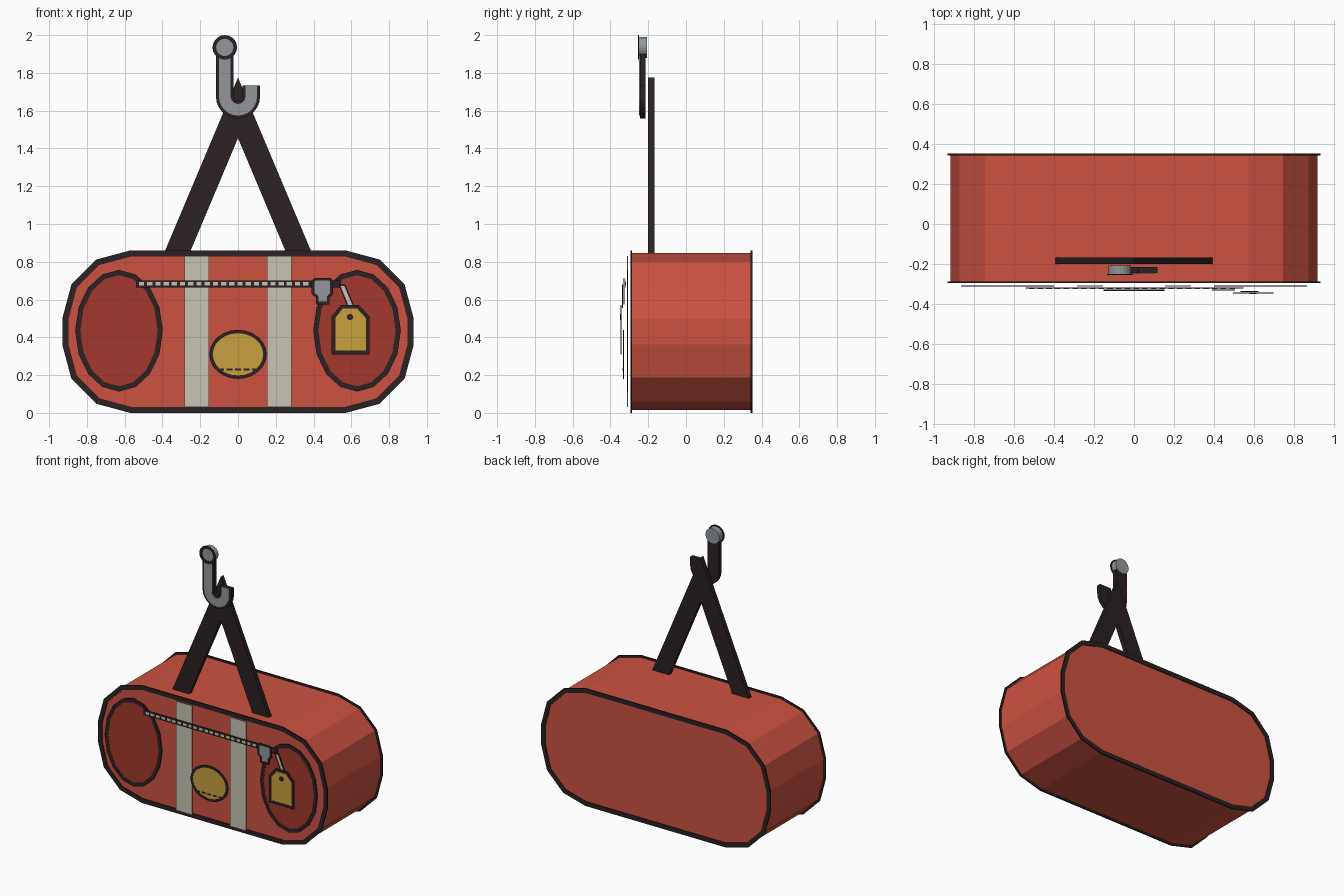
import bpy
import bmesh
from math import sin, cos, pi, radians
from mathutils import Vector

cube = bpy.data.objects.get("Cube")
if cube:
    bpy.data.objects.remove(cube, do_unlink=True)


def material(name, rgb):
    lin = [((c / 255 + 0.055) / 1.055) ** 2.4 for c in rgb]
    m = bpy.data.materials.new(name)
    m.use_nodes = True
    m.diffuse_color = (*lin, 1)
    m.node_tree.nodes["Principled BSDF"].inputs["Base Color"].default_value = (*lin, 1)
    return m


RED = material("bag red", (204, 82, 65))
DEEP = material("deep red", (162, 56, 45))
DARK = material("dark trim", (43, 33, 34))
GREY = material("steel grey", (146, 151, 156))
PALE = material("pale cloth", (200, 195, 180))
GOLD = material("gold", (200, 161, 62))


def finish(name, bm, mat):
    bmesh.ops.recalc_face_normals(bm, faces=bm.faces)
    me = bpy.data.meshes.new(name)
    bm.to_mesh(me)
    bm.free()
    me.materials.append(mat)
    ob = bpy.data.objects.new(name, me)
    bpy.context.collection.objects.link(ob)
    return ob


def prism(name, loops, y0, y1, mat):
    """Extrude one or more (x, z) outlines between two depths."""
    bm = bmesh.new()
    for loop in loops:
        a, b = ([bm.verts.new((x, y, z)) for x, z in loop] for y in (y0, y1))
        bm.faces.new(a)
        bm.faces.new(b[::-1])
        for i in range(len(a)):
            bm.faces.new((a[i - 1], a[i], b[i], b[i - 1]))
    return finish(name, bm, mat)


def ring(name, loop, width, y0, y1, mat):
    """Flat frame lying just inside an outline."""
    bm = bmesh.new()
    rows = [[bm.verts.new((x, y, z)) for x, z in l]
            for l, y in ((loop, y0), (inset(loop, width), y0),
                         (inset(loop, width), y1), (loop, y1))]
    for k in range(4):
        p, q = rows[k - 1], rows[k]
        for i in range(len(loop)):
            bm.faces.new((p[i - 1], p[i], q[i], q[i - 1]))
    return finish(name, bm, mat)


def inset(loop, d):
    """Mitred inward offset of a counter-clockwise outline."""
    out = []
    n = len(loop)
    for i in range(n):
        a, b, c = (Vector(loop[(i + k) % n]) for k in (-1, 0, 1))
        u, v = (b - a).normalized(), (c - b).normalized()
        nu, nv = Vector((-u.y, u.x)), Vector((-v.y, v.x))
        out.append(tuple(b + (nu + nv) * (d / (1 + nu.dot(nv)))))
    return out


def trimmed(name, loop, width, y, mat):
    """Thin coloured plate with a dark border."""
    prism(name, [inset(loop, width)], y - 0.002, y + 0.002, mat)
    ring(name + "_border", loop, width, y - 0.003, y + 0.003, DARK)


def ellipse(cx, cz, rx, rz, n):
    return [(cx + rx * cos(2 * pi * i / n), cz + rz * sin(2 * pi * i / n)) for i in range(n)]


def rect(x0, x1, z0, z1):
    return [(x0, z0), (x1, z0), (x1, z1), (x0, z1)]


# Bag body: rounded box with three facets per corner
r = 0.36
outline = []
for k, (sx, sz) in enumerate(((1, 1), (-1, 1), (-1, -1), (1, -1))):
    for step in range(4):
        a = radians(90 * k + 30 * step)
        outline.append((sx * 0.57 + r * cos(a), 0.43 + sz * 0.07 + r * sin(a)))
prism("bag_body", [inset(outline, 0.014)], -0.289, 0.345, RED)
ring("front_piping", outline, 0.032, -0.295, -0.286, DARK)
ring("back_piping", outline, 0.032, 0.342, 0.351, DARK)

# Front side patches and vertical webbing
for side, s in (("right", -1), ("left", 1)):
    trimmed(side + "_patch", ellipse(s * 0.63, 0.435, 0.232, 0.322, 16), 0.027, -0.31, DEEP)
    x = s * 0.219
    prism(side + "_webbing", [rect(x - 0.065, x + 0.065, 0.03, 0.83)], -0.312, -0.308, PALE)

# Zipper with teeth
prism("zipper_tape", [rect(-0.54, 0.545, 0.664, 0.702)], -0.321, -0.317, DARK)
teeth = [rect(x, x + 0.028, 0.674, 0.692) for x in [-0.525 + 0.0435 * i for i in range(24)]]
prism("zipper_teeth", teeth, -0.323, -0.32, PALE)

# Zipper pull
pull = [(0.412, 0.575), (0.485, 0.575), (0.485, 0.61), (0.503, 0.63),
        (0.503, 0.7), (0.49, 0.715), (0.405, 0.715), (0.39, 0.7),
        (0.39, 0.63), (0.412, 0.61)]
trimmed("zipper_pull", pull, 0.015, -0.329, GREY)

# Tag string, tag and its eyelet
string = [(0.583, 0.555), (0.62, 0.555), (0.567, 0.68), (0.532, 0.68)]
trimmed("tag_string", string, 0.007, -0.337, PALE)
tag = [(0.495, 0.31), (0.697, 0.31), (0.697, 0.51), (0.64, 0.572),
       (0.545, 0.572), (0.495, 0.51)]
trimmed("tag", tag, 0.02, -0.344, GOLD)
prism("tag_eyelet", [ellipse(0.593, 0.508, 0.017, 0.017, 10)], -0.349, -0.345, DARK)

# Round badge with stitches
trimmed("badge", ellipse(0, 0.31, 0.152, 0.13, 24), 0.018, -0.33, GOLD)
stitches = [rect(x, x + 0.03, 0.225, 0.234) for x in [-0.105 + 0.045 * i for i in range(5)]]
prism("badge_stitches", stitches, -0.335, -0.331, DARK)

# Carrying strap: inverted V
strap = [(-0.4, 0.825), (-0.265, 0.825), (0, 1.455), (0.265, 0.825), (0.4, 0.825), (0, 1.775)]
prism("carrying_strap", [strap], -0.2, -0.168, DARK)


# Hook: J-shaped bar with a steel front and an eye on top
def hook(w, top, tip):
    arc = [pi + pi * i / 12 for i in range(13)]
    outer = [((0.07 + w) * cos(a), 1.675 + (0.07 + w) * sin(a)) for a in arc]
    inner = [((0.07 - w) * cos(a), 1.675 + (0.07 - w) * sin(a)) for a in arc[::-1]]
    return ([(-0.07 - w, top)] + outer + [(0.07 + w, tip), (0.07 - w, tip)]
            + inner + [(-0.07 + w, top)])


prism("hook_bar", [hook(0.047, 1.9, 1.732)], -0.244, -0.214, DARK)
prism("hook_face", [hook(0.031, 1.9, 1.73)], -0.248, -0.243, GREY)
prism("hook_eye", [ellipse(-0.07, 1.935, 0.056, 0.056, 20)], -0.25, -0.206, GREY)
ring("hook_eye_border", ellipse(-0.07, 1.935, 0.065, 0.065, 20), 0.019, -0.255, -0.249, DARK)
